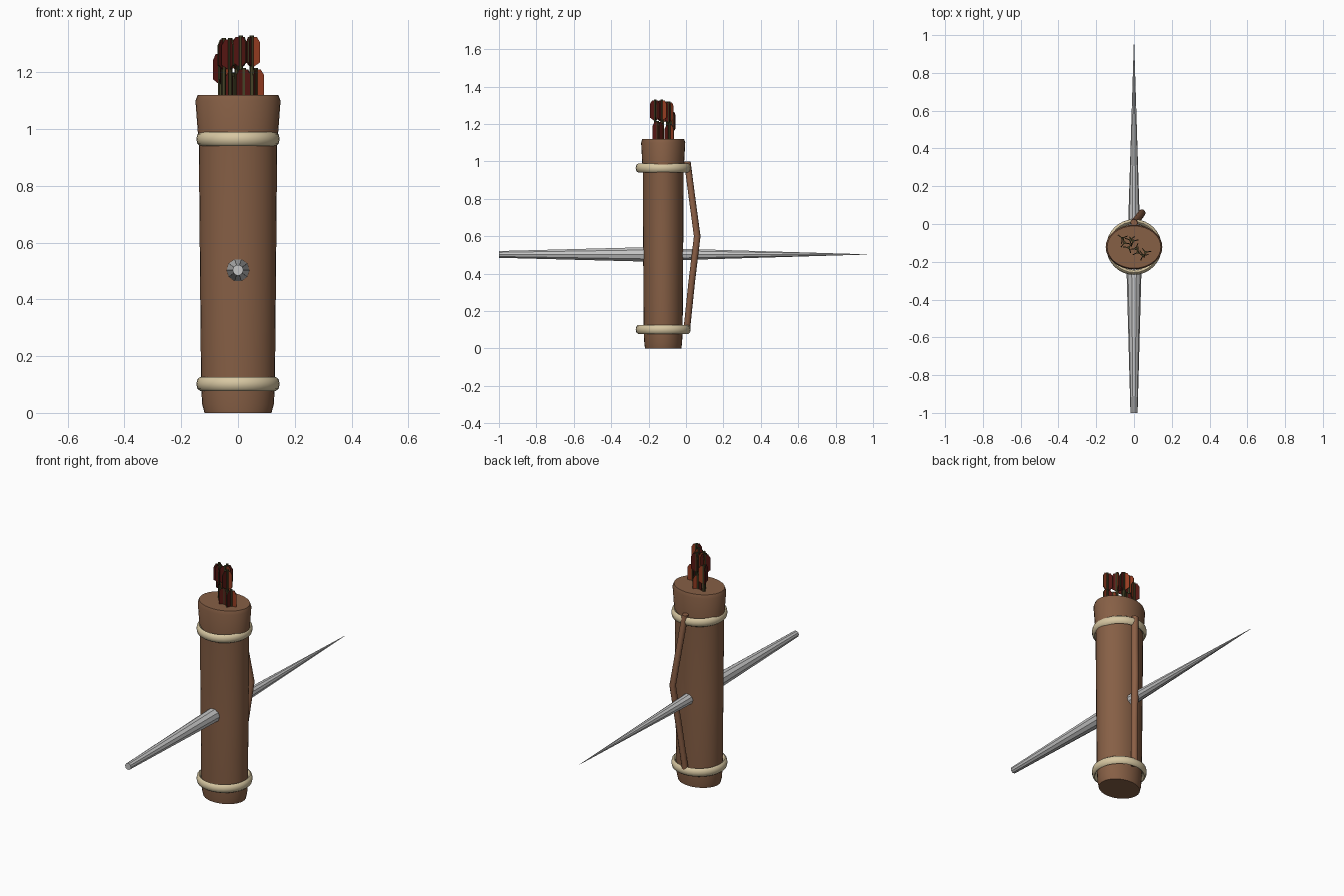
import bpy, bmesh, math
from mathutils import Vector, Matrix

old = bpy.data.objects.get("Cube")
if old:
    bpy.data.objects.remove(old, do_unlink=True)


def material(name, rgb, rough=0.8):
    m = bpy.data.materials.new(name)
    m.use_nodes = True
    m.diffuse_color = (*rgb, 1)
    b = m.node_tree.nodes["Principled BSDF"]
    b.inputs["Base Color"].default_value = (*rgb, 1)
    b.inputs["Roughness"].default_value = rough
    return m


LEATHER = material("brown leather", (0.24, 0.115, 0.06))
STRAP = material("strap leather", (0.26, 0.115, 0.06))
BAND = material("cream band", (0.68, 0.57, 0.36))
METAL = material("pale grey", (0.56, 0.56, 0.56))
SHAFT = material("olive wood", (0.06, 0.055, 0.02))
RED = material("bright red feather", (0.30, 0.045, 0.015))
DARK = material("dark red feather", (0.09, 0.008, 0.006))
CY = -0.122  # centre line of the case


def finish(name, bm, mats, smooth=None):
    bmesh.ops.recalc_face_normals(bm, faces=bm.faces)
    me = bpy.data.meshes.new(name)
    bm.to_mesh(me)
    bm.free()
    for m in mats:
        me.materials.append(m)
    ob = bpy.data.objects.new(name, me)
    bpy.context.collection.objects.link(ob)
    if smooth:
        bpy.ops.object.select_all(action='DESELECT')
        ob.select_set(True)
        bpy.context.view_layer.objects.active = ob
        bpy.ops.object.shade_smooth_by_angle(angle=math.radians(smooth))
    return ob


def loft(bm, rings, n, closed=False):
    """Skin a list of (centre, axis_u, axis_v) ellipses."""
    loops = []
    for c, u, v in rings:
        loops.append([bm.verts.new(Vector(c) + Vector(u) * math.cos(t) + Vector(v) * math.sin(t))
                      for t in (2 * math.pi * i / n for i in range(n))])
    pairs = list(zip(loops, loops[1:]))
    if closed:
        pairs.append((loops[-1], loops[0]))
    for a, b in pairs:
        for i in range(n):
            j = (i + 1) % n
            bm.faces.new((a[i], a[j], b[j], b[i]))
    if not closed:
        bm.faces.new(loops[0])
        bm.faces.new(loops[-1])


# Oval case: (height, half width, half depth)
profile = [(0, 0.118, 0.097), (0.03, 0.126, 0.101), (0.09, 0.130, 0.104),
           (0.5, 0.134, 0.107), (0.94, 0.138, 0.109), (1.1, 0.150, 0.118),
           (1.12, 0.142, 0.112)]
bm = bmesh.new()
loft(bm, [((0, CY, z), (rx, 0, 0), (0, ry, 0)) for z, rx, ry in profile], 32)
finish("case", bm, [LEATHER], 40)

# Round bands, standing clear of the case at front and back
for name, z in (("lower_band", 0.102), ("upper_band", 0.965)):
    bm = bmesh.new()
    rings = []
    for i in range(32):
        t = 2 * math.pi * i / 32
        d = Vector((math.cos(t), math.sin(t), 0))
        rings.append((Vector((0, CY, z)) + d * 0.134, d * 0.013, (0, 0, 0.024)))
    loft(bm, rings, 8, closed=True)
    finish(name, bm, [BAND], 60)

# Bent carrying strap behind the case
bm = bmesh.new()
path = [(0, 0.003, 0.09), (0.022, 0.03, 0.35), (0.043, 0.06, 0.6),
        (0.022, 0.033, 0.8), (0, 0.007, 1.0)]
side = Vector((0.75, -0.66, 0))
out = Vector((0.66, 0.75, 0))
loft(bm, [(p, side * 0.019, out * 0.017) for p in path], 10)
finish("strap", bm, [STRAP], 50)

# Long tapered spike through the case
bm = bmesh.new()
spike = [(-1, 0.019), (-0.23, 0.04), (0.0, 0.031), (0.967, 0.0008)]
loft(bm, [((0, y, 0.503), (r, 0, 0), (0, 0, r)) for y, r in spike], 10)
finish("spike", bm, [METAL])

# Arrows with three chamfered feathers each: x, y, top height, turn
arrows = [(-0.062, -0.075, 1.27, 0.4), (-0.05, -0.10, 1.32, 1.9), (-0.028, -0.125, 1.32, 0.9),
          (-0.005, -0.09, 1.32, 2.3), (0.01, -0.13, 1.33, 1.2), (0.048, -0.165, 1.33, 0.1),
          (0.062, -0.15, 1.215, 0.2), (0.02, -0.15, 1.215, 1.5), (-0.02, -0.085, 1.2, 0.7)]
for k, (x, y, top, turn) in enumerate(arrows):
    bm = bmesh.new()
    r = 0.008
    loft(bm, [((x, y, z), (r, 0, 0), (0, r, 0)) for z in (1.0, top)], 6)
    for f in range(3):
        spin = Matrix.Rotation(turn + f * 2 * math.pi / 3, 3, 'Z')
        outline = [(0, 0), (0.03, 0.02), (0.03, 0.09), (0.018, 0.11), (0, 0.11)]
        sides = []
        for h in (-0.0025, 0.0025):
            sides.append([bm.verts.new(spin @ Vector((a, h, b)) + Vector((x, y, top - 0.115)))
                          for a, b in outline])
        faces = [bm.faces.new(s) for s in sides]
        for i in range(5):
            j = (i + 1) % 5
            faces.append(bm.faces.new((sides[0][i], sides[0][j], sides[1][j], sides[1][i])))
        for face in faces[:2]:
            face.material_index = 1 if f == 0 else 2
        for face in faces[2:]:
            face.material_index = 0
    finish("arrow_%d" % (k + 1), bm, [SHAFT, RED, DARK])
